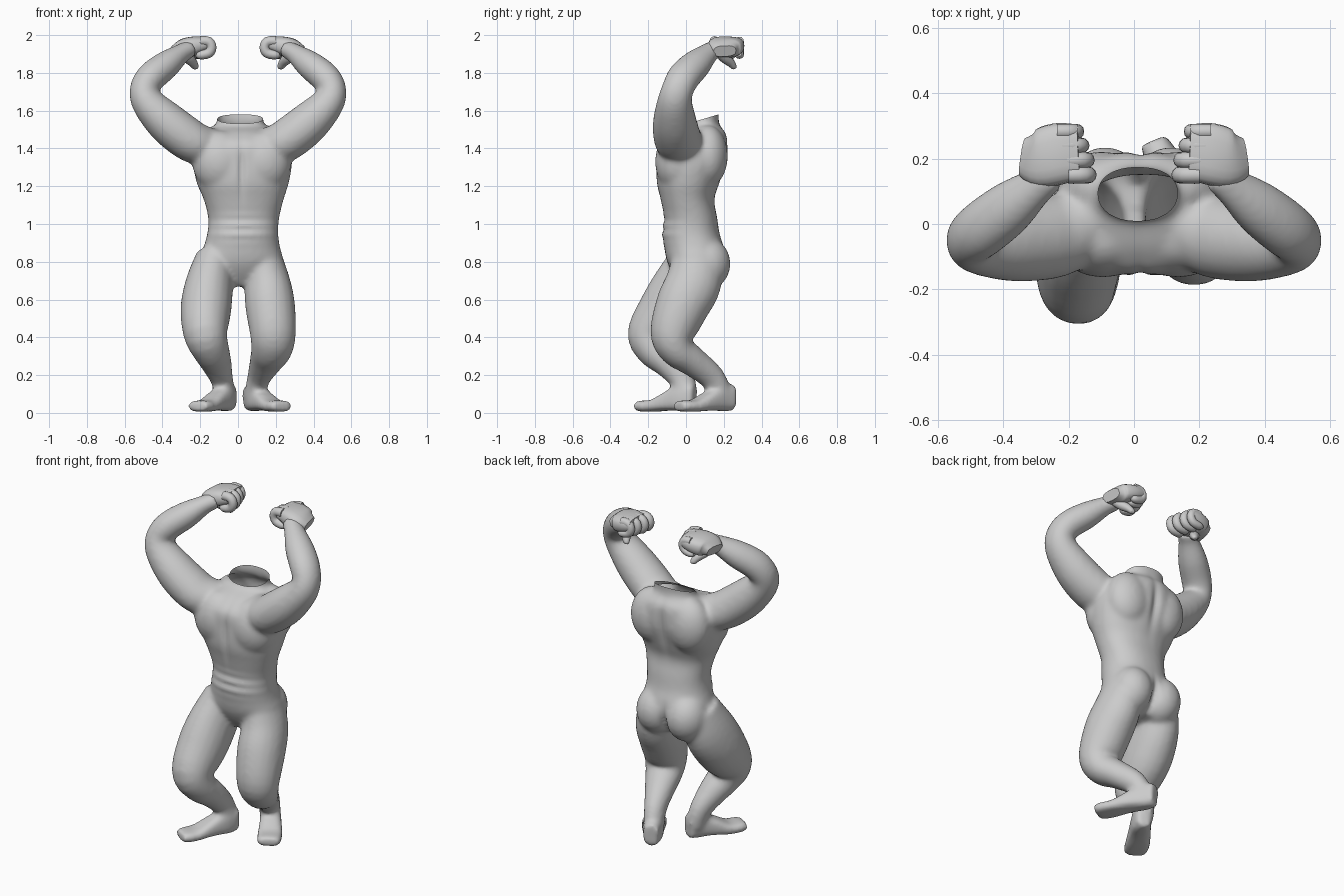
import bpy, bmesh, math
from mathutils import Vector, Matrix

if "Cube" in bpy.data.objects:
    bpy.data.objects.remove(bpy.data.objects["Cube"])


def spline(st, steps):
    """Catmull-Rom through the stations (x, y, z, ru, rv)."""
    out = []
    for i in range(len(st) - 1):
        p = [st[max(i - 1, 0)], st[i], st[i + 1], st[min(i + 2, len(st) - 1)]]
        for k in range(steps):
            t = k / steps
            out.append([0.5 * (2 * b + (c - a) * t + (2 * a - 5 * b + 4 * c - d) * t * t
                               + (3 * b - a - 3 * c + d) * t ** 3) for a, b, c, d in zip(*p)])
    return out + [list(st[-1])]


def loft(bm, st, ref, sx=1, power=1.0, flat=False, n=20, steps=4):
    """Tube of (super)elliptic rings; ru runs along ref, rv across it."""
    st = spline(st, steps)
    pts = [Vector(s[:3]) for s in st]
    rings = []
    for i, s in enumerate(st):
        t = pts[min(i + 1, len(pts) - 1)] - pts[max(i - 1, 0)]
        t = Vector((0, 0, 1)) if flat else t.normalized()
        u = Vector(ref)
        u = (u - t * u.dot(t)).normalized()
        v = t.cross(u)
        ring = []
        for k in range(n):
            a = 2 * math.pi * k / n
            c, d = math.cos(a), math.sin(a)
            c, d = [math.copysign(abs(e) ** power, e) for e in (c, d)]
            q = pts[i] + u * c * s[3] + v * d * s[4]
            ring.append(bm.verts.new((q.x * sx, q.y, q.z)))
        rings.append(ring)
    for a, b in zip(rings, rings[1:]):
        for k in range(n):
            bm.faces.new((a[k], a[(k + 1) % n], b[(k + 1) % n], b[k]))
    bm.faces.new(rings[0][::-1])
    bm.faces.new(rings[-1])


def blob(bm, c, r):
    m = Matrix.Translation(c) @ Matrix.Diagonal((*r, 1))
    bmesh.ops.create_uvsphere(bm, u_segments=24, v_segments=16, radius=1, matrix=m)


def finish(bm, name):
    bmesh.ops.recalc_face_normals(bm, faces=bm.faces[:])
    me = bpy.data.meshes.new(name)
    bm.to_mesh(me)
    bm.free()
    ob = bpy.data.objects.new(name, me)
    bpy.context.collection.objects.link(ob)
    for o in bpy.context.selected_objects:
        o.select_set(False)
    bpy.context.view_layer.objects.active = ob
    ob.select_set(True)
    return ob


body = bmesh.new()

# torso and neck
loft(body, [(.01, .05, .67, .07, .07), (.01, .055, .73, .16, .12), (.015, .055, .80, .222, .155),
            (.02, .042, .88, .202, .158), (.025, .026, .95, .188, .152), (.03, .025, 1.03, .188, .141),
            (.03, .008, 1.13, .212, .143), (.025, .012, 1.22, .245, .168), (.024, .03, 1.33, .263, .187),
            (.02, .037, 1.42, .25, .185), (.015, .065, 1.48, .20, .148), (.01, .092, 1.52, .135, .09),
            (.012, .095, 1.56, .122, .078), (.012, .1, 1.66, .13, .083)],
     (1, 0, 0), flat=True, power=.9, n=28)

# chest, back and buttock muscles
for s in (-1, 1):
    blob(body, (.02 + s * .115, -.045, 1.33), (.148, .119, .165))
    blob(body, (.02 + s * .12, .113, 1.36), (.135, .109, .165))
    blob(body, (.012 + s * .1, .108, .79), (.12, .128, .14))

# arms, raised and bent
arm = [(.12, .02, 1.40, .10, .10), (.22, -.03, 1.425, .125, .11), (.30, -.05, 1.475, .125, .114),
       (.39, -.06, 1.55, .115, .108), (.475, -.06, 1.64, .095, .088), (.498, -.045, 1.71, .085, .076),
       (.46, -.012, 1.777, .088, .08), (.38, .05, 1.842, .083, .075), (.30, .115, 1.903, .06, .052),
       (.255, .155, 1.925, .055, .048)]
for s in (-1, 1):
    loft(body, arm, (0, 1, 0), sx=s)

# legs: one knee pushed further forward
loft(body, [(.12, .05, .83, .10, .13), (.15, -.005, .69, .126, .16), (.17, -.095, .55, .135, .155),
            (.172, -.19, .42, .117, .122), (.142, -.165, .33, .098, .095), (.115, -.095, .265, .082, .08),
            (.085, -.02, .175, .06, .068), (.065, .0, .08, .055, .06)], (1, 0, 0), sx=-1)
loft(body, [(.13, .06, .83, .10, .13), (.155, .04, .69, .122, .148), (.17, -.018, .57, .132, .143),
            (.185, -.07, .42, .122, .12), (.177, -.045, .335, .11, .096), (.15, .032, .275, .09, .08),
            (.11, .14, .185, .062, .068), (.085, .19, .08, .055, .06)], (1, 0, 0))

# feet, toes turned out
foot = [(.06, .255, .08, .042, .068), (.09, .19, .08, .055, .072), (.14, .115, .06, .063, .05),
        (.185, .045, .038, .07, .032), (.22, -.015, .036, .068, .03), (.236, -.042, .036, .057, .026)]
for s, dx, dy in ((1, 0, 0), (-1, -.02, -.21)):
    loft(body, [(x + dx, y + dy, z, a, b) for x, y, z, a, b in foot], (.75, .6, 0), sx=s, power=.65)

# fuse everything into one skin
ob = finish(body, "muscular_body")
m = ob.modifiers.new("fuse", 'REMESH')
m.mode = 'VOXEL'
m.voxel_size = .012
m = ob.modifiers.new("soften", 'SMOOTH')
m.factor = .5
m.iterations = 12
for name in ("fuse", "soften"):
    bpy.ops.object.modifier_apply(modifier=name)


# grooves: breastbone, spine, buttock cleft, stomach folds
def bump(v, c, w):
    return math.exp(-((v - c) / w) ** 2)


bm = bmesh.new()
bm.from_mesh(ob.data)
bm.normal_update()
moves = []
for v in bm.verts:
    x, y, z = v.co
    dx, d = x - .02, 0
    if abs(dx) < .2:
        if y < 0 and v.normal.y < -.3:
            d += .014 * bump(dx, 0, .018) * bump(z, 1.28, .13)
            d += .004 * math.sin((z - .9) * 2 * math.pi / .055) * bump(z, .98, .06) * bump(dx, 0, .13)
        if y > .05 and v.normal.y > -.1:
            d += .018 * bump(dx, 0, .025) * bump(z, 1.34, .12)
            d += .02 * bump(dx, -.008, .018) * bump(z, .77, .08)
    moves.append(v.normal * -d)
for v, mv in zip(bm.verts, moves):
    v.co += mv

# open neck: cut on a slant and remove the cap
co, no = Vector((0, .095, 1.557)), Vector((0, -.3, 1)).normalized()


def near_neck(p):
    return abs(p.x) < .16 and 1.52 < p.z < 1.72 and -.01 < p.y < .23


fs = [f for f in bm.faces if near_neck(f.calc_center_median())]
geom = list({e for f in fs for e in f.edges}) + list({v for f in fs for v in f.verts}) + fs
bmesh.ops.bisect_plane(bm, geom=geom, plane_co=co, plane_no=no)
dead = [f for f in bm.faces if near_neck(f.calc_center_median())
        and (f.calc_center_median() - co).dot(no) > 0]
bmesh.ops.delete(bm, geom=dead, context='FACES')
bm.to_mesh(ob.data)
bm.free()
bpy.ops.object.shade_smooth()

# fists: hand block, four curled fingers and a thumb
for s, side in ((-1, "right"), (1, "left")):
    bm = bmesh.new()
    loft(bm, [(.338, .205, 1.915, .06, .03), (.29, .20, 1.93, .088, .05), (.23, .215, 1.943, .094, .05),
              (.165, .22, 1.955, .084, .036)], (0, 1, 0), sx=s, power=.72)
    for i, (y, x) in enumerate(((.15, .14), (.195, .145), (.24, .16), (.283, .175))):
        r = .026 - .001 * i
        loft(bm, [(x + .06, y, 1.968, r, r), (x + .015, y, 1.965, r, r), (x, y, 1.935, r, r),
                  (x + .015, y, 1.905, r, r), (x + .06, y, 1.895, r, r * .9),
                  (x + .08, y, 1.90, r * .5, r * .5)], (0, 1, 0), sx=s, n=12, steps=3)
    loft(bm, [(.29, .18, 1.91, .03, .03), (.265, .205, 1.88, .03, .028), (.24, .235, 1.855, .025, .023),
              (.225, .255, 1.83, .017, .015), (.223, .26, 1.822, .006, .006)], (1, 0, 0), sx=s, n=12)
    finish(bm, side + "_fist")
    bpy.ops.object.shade_smooth_by_angle(angle=math.radians(50))
